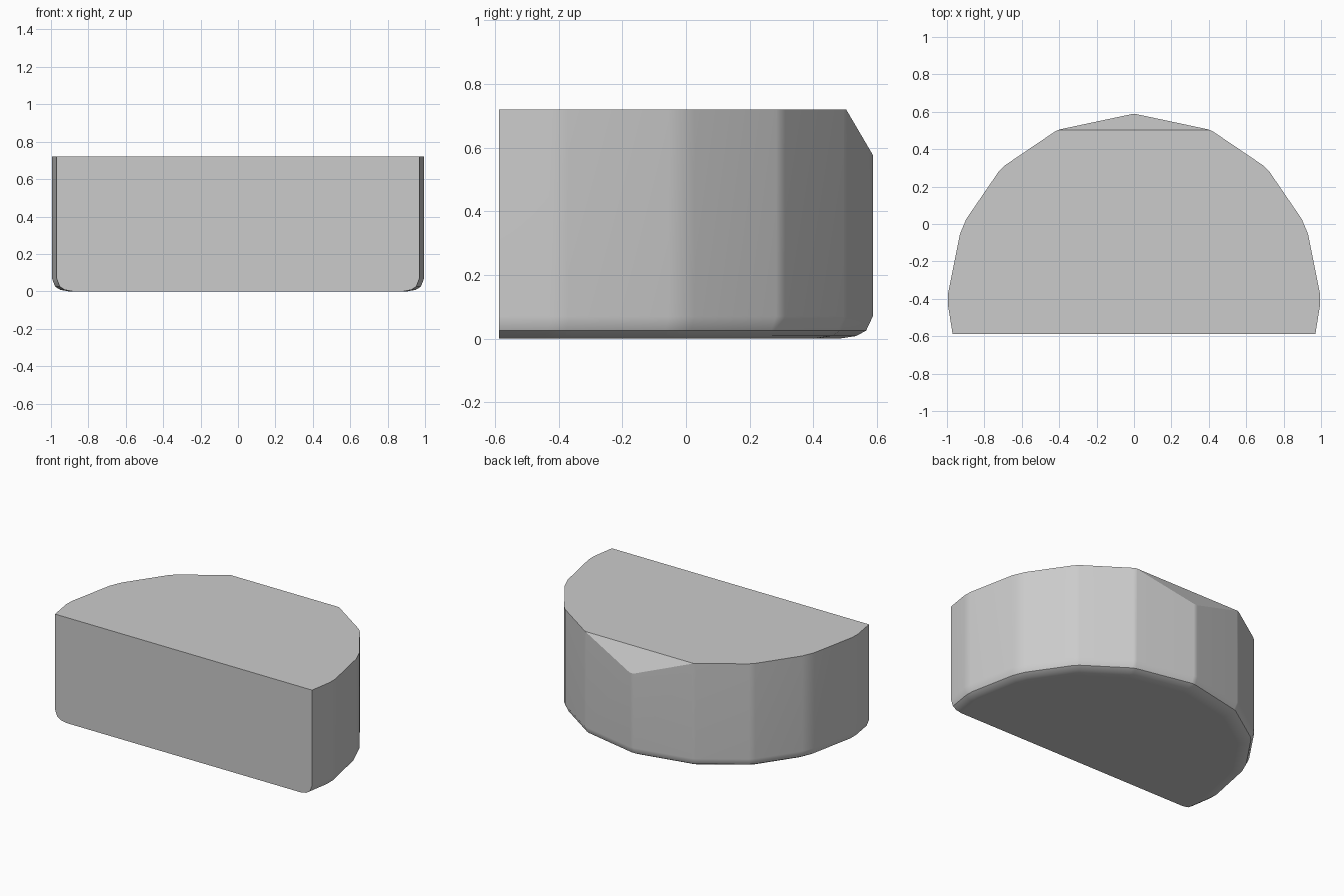
import bpy, bmesh, math
from mathutils import Vector

cube = bpy.data.objects.get("Cube")
if cube:
    bpy.data.objects.remove(cube, do_unlink=True)

HEIGHT, FRONT = 0.72, -0.587

# One plain grey
grey = bpy.data.materials.new("plain grey")
grey.use_nodes = True
colour = (0.6, 0.6, 0.6, 1)
grey.diffuse_color = colour
grey.node_tree.nodes["Principled BSDF"].inputs["Base Color"].default_value = colour

# Half outline from front corner to back point, mirrored to the other side
half = [(0.97, FRONT), (1.0, -0.4), (0.922, -0.01), (0.71, 0.3), (0.41, 0.503)]
cuts = [0, 0.03, 0.045, 0.02, 0.012]
corners = half + [(0, 0.59)] + [(-x, y) for x, y in reversed(half)]
cuts = cuts + [0.015] + cuts[::-1]


def trimmed(points, sizes):
    """Replace each corner by a short edge so the vertical edges look soft."""
    result = []
    for i, (point, size) in enumerate(zip(points, sizes)):
        p = Vector(point)
        if size == 0:
            result.append(p)
            continue
        for q in (points[i - 1], points[i + 1]):
            result.append(p + (Vector(q) - p).normalized() * size)
    return result


outline = trimmed(corners, cuts)

# Body: rings shrink towards the front edge to round the underside
bm = bmesh.new()
rings = []
for z, s in [(0, 0.91), (0.008, 0.955), (0.025, 0.982), (0.07, 1), (HEIGHT, 1)]:
    rings.append([bm.verts.new((p.x * s, FRONT + (p.y - FRONT) * s, z)) for p in outline])
n = len(outline)
for low, high in zip(rings, rings[1:]):
    for i in range(n):
        j = (i + 1) % n
        bm.faces.new((low[i], low[j], high[j], high[i]))
bm.faces.new(rings[0][::-1])
bm.faces.new(rings[-1])

# Sloping cut at the top of the back
cut = bmesh.ops.bisect_plane(bm, geom=bm.verts[:] + bm.edges[:] + bm.faces[:],
                             plane_co=(0, 0.503, HEIGHT), plane_no=(0, 0.145, 0.085),
                             clear_outer=True)
edges = [g for g in cut["geom_cut"] if isinstance(g, bmesh.types.BMEdge)]
bmesh.ops.holes_fill(bm, edges=[e for e in bm.edges if e.is_boundary])
bmesh.ops.recalc_face_normals(bm, faces=bm.faces)

mesh = bpy.data.meshes.new("body")
bm.to_mesh(mesh)
bm.free()
mesh.materials.append(grey)
body = bpy.data.objects.new("body", mesh)
bpy.context.collection.objects.link(body)

# Soft sides with crisp rims
bpy.context.view_layer.objects.active = body
body.select_set(True)
bpy.ops.object.shade_smooth_by_angle(angle=math.radians(28))
weighted = body.modifiers.new("flat facets", 'WEIGHTED_NORMAL')
weighted.keep_sharp = True
